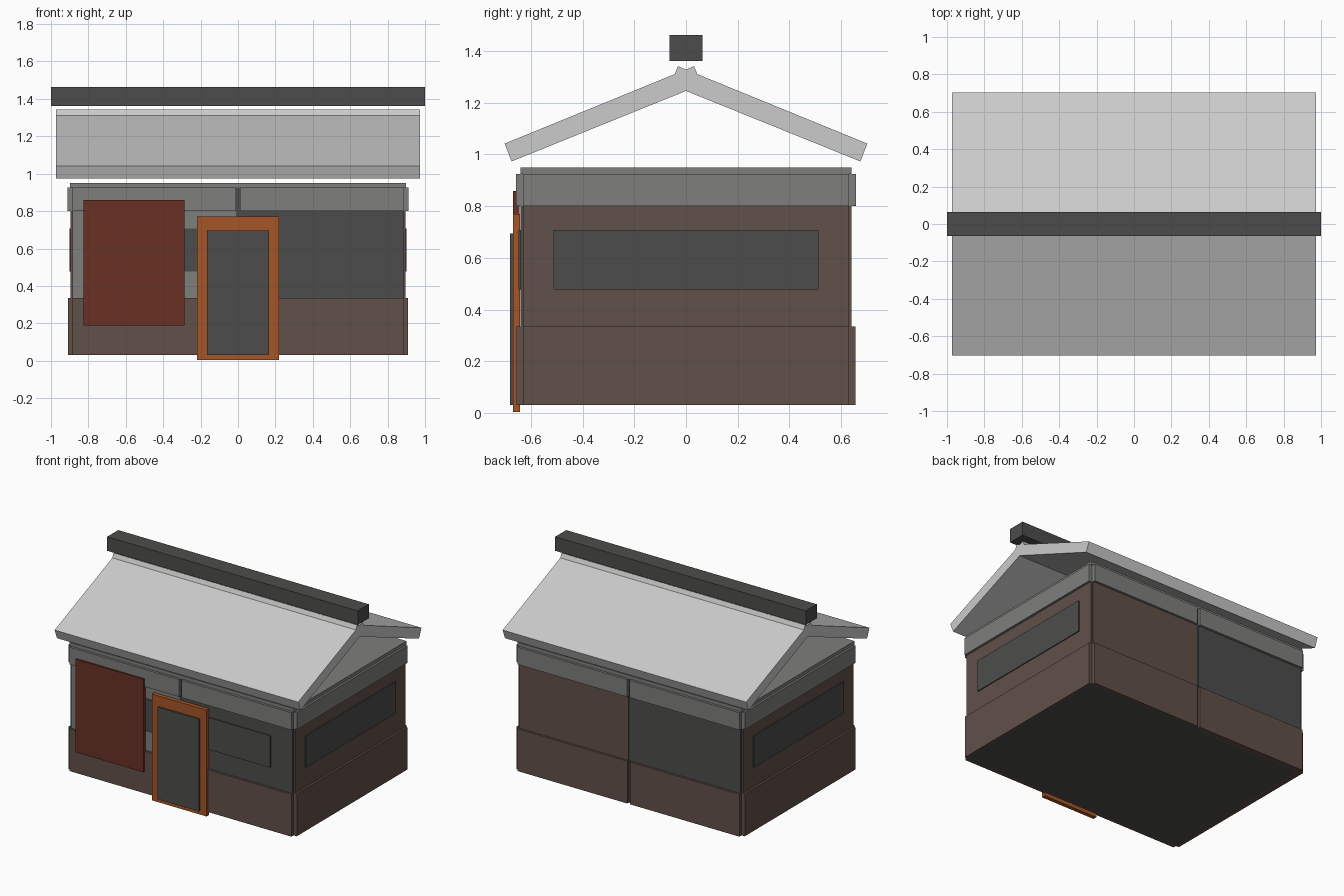
import bpy, bmesh

if "Cube" in bpy.data.objects:
    bpy.data.objects.remove(bpy.data.objects["Cube"])


def material(name, rgb):
    m = bpy.data.materials.new(name)
    m.diffuse_color = (*rgb, 1)
    m.use_nodes = True
    m.node_tree.nodes["Principled BSDF"].inputs["Base Color"].default_value = m.diffuse_color
    return m


BROWN = material("brown", (0.12, 0.08, 0.065))
DARK = material("dark_grey", (0.075, 0.073, 0.072))
GREY = material("mid_grey", (0.21, 0.21, 0.205))
ROOF = material("light_grey", (0.53, 0.53, 0.53))
ORANGE = material("orange", (0.38, 0.09, 0.02))
RED = material("dark_red", (0.14, 0.03, 0.017))


def finish(name, bm, mat):
    bmesh.ops.recalc_face_normals(bm, faces=bm.faces)
    me = bpy.data.meshes.new(name)
    bm.to_mesh(me)
    bm.free()
    me.materials.append(mat)
    ob = bpy.data.objects.new(name, me)
    bpy.context.collection.objects.link(ob)
    return ob


def box(name, x, y, z, mat):
    """Box from (min, max) ranges per axis."""
    bm = bmesh.new()
    bmesh.ops.create_cube(bm, size=1)
    for v in bm.verts:
        for i, (a, b) in enumerate((x, y, z)):
            v.co[i] = (a + b) / 2 + v.co[i] * (b - a)
    return finish(name, bm, mat)


def prism(name, profile, x0, x1, mat):
    """Extrude a (y, z) profile along x."""
    bm = bmesh.new()
    face = bm.faces.new([bm.verts.new((x0, y, z)) for y, z in profile])
    ext = bmesh.ops.extrude_face_region(bm, geom=[face])["geom"]
    moved = [g for g in ext if isinstance(g, bmesh.types.BMVert)]
    bmesh.ops.translate(bm, verts=moved, vec=(x1 - x0, 0, 0))
    return finish(name, bm, mat)


# Inner core, visible in the corner and centre grooves
box("core", (-0.888, 0.888), (-0.628, 0.628), (0.03, 0.94), DARK)

# Height bands of a wall: name, z range, how far it stands proud, colour
LEVELS = (
    ("skirt", (0.03, 0.335), 0.015, BROWN),
    ("panel", (0.335, 0.80), 0.0, None),
    ("fascia", (0.80, 0.925), 0.017, GREY),
)

# Long walls, each in two halves either side of a centre groove
panel_colours = {("front", "left"): GREY, ("front", "right"): DARK,
                 ("back", "left"): DARK, ("back", "right"): BROWN}
for wall, sy in (("front", -1), ("back", 1)):
    for half, sx in (("left", -1), ("right", 1)):
        for level, z, out, mat in LEVELS:
            x = sorted((sx * 0.01, sx * 0.885))
            y = sorted((sy * 0.60, sy * (0.64 + out)))
            box(f"{wall}_{half}_{level}", x, y, z,
                mat or panel_colours[wall, half])
    # centre post filling the groove
    box(f"{wall}_post", (-0.012, 0.012), sorted((sy * 0.6, sy * 0.638)),
        (0.03, 0.925), DARK)

# End walls with a long window
for wall, sx in (("left", -1), ("right", 1)):
    for level, z, out, mat in LEVELS:
        box(f"{wall}_end_{level}", sorted((sx * 0.86, sx * (0.895 + out))),
            (-0.63, 0.63), z, mat or BROWN)
    box(f"{wall}_window", sorted((sx * 0.87, sx * 0.902)),
        (-0.512, 0.512), (0.478, 0.708), DARK)

# Ceiling slab capping the walls
box("ceiling", (-0.897, 0.897), (-0.64, 0.64), (0.925, 0.95), GREY)

# Front window strip, sign board and door
box("front_window", (-0.71, 0.71), (-0.648, -0.61), (0.478, 0.708), DARK)
box("front_board", (-0.826, -0.286), (-0.67, -0.645), (0.187, 0.858), RED)
box("door_frame", (-0.218, 0.218), (-0.67, -0.642), (0.003, 0.77), ORANGE)
box("door", (-0.165, 0.165), (-0.682, -0.645), (0.03, 0.695), DARK)

# Pitched roof: half profile mirrored about the ridge
half = [(0.675, 0.973), (0.702, 1.042), (0.044, 1.311), (0.031, 1.342)]
profile = [(0, 1.246)] + half + [(0, 1.328)] + [(-y, z) for y, z in reversed(half)]
prism("roof", profile, -0.972, 0.972, ROOF)

# Ridge beam floating above the roof
box("ridge_beam", (-1, 1), (-0.063, 0.063), (1.362, 1.463), DARK)
